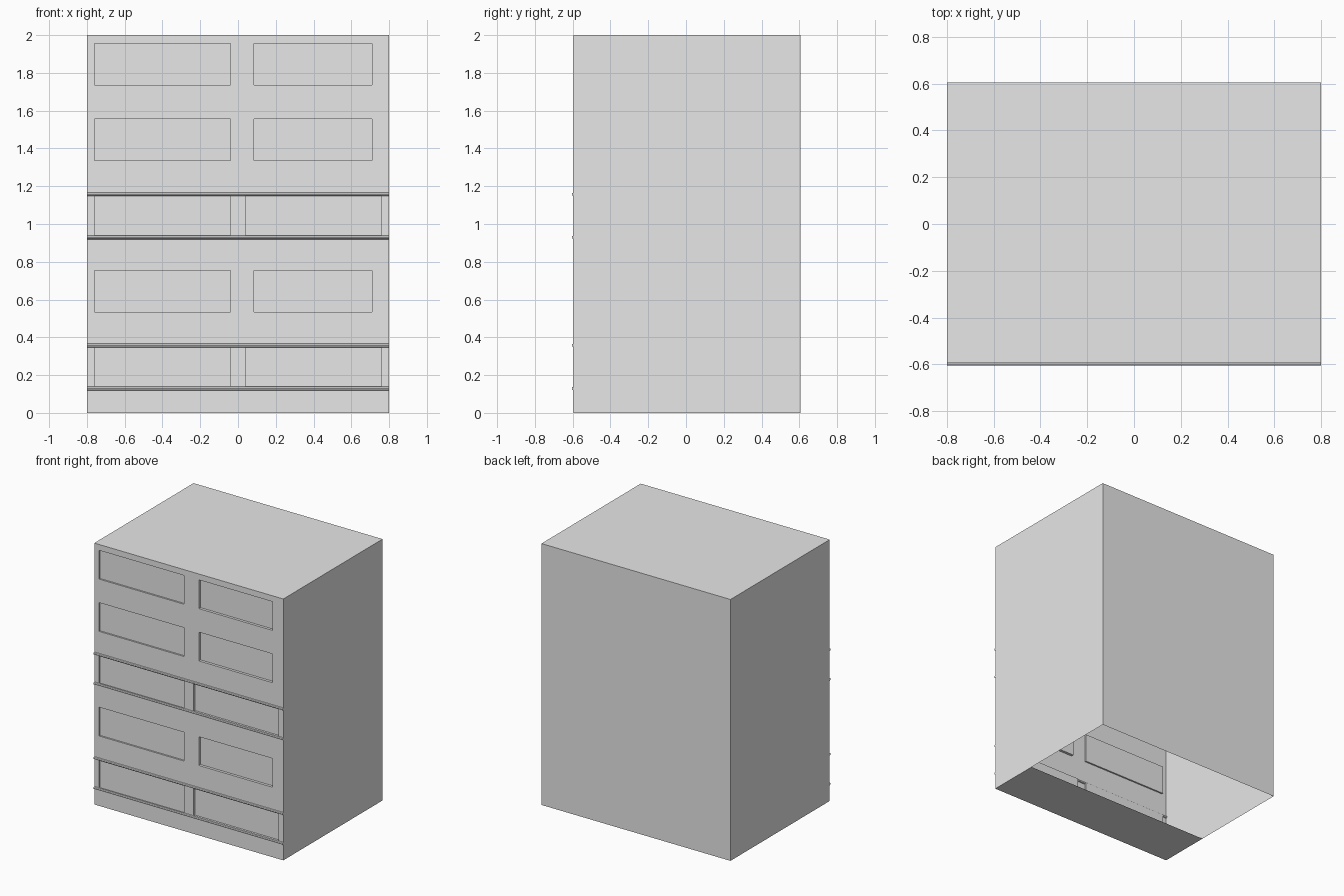
import bpy, bmesh, math
from mathutils import Vector, Matrix

old = bpy.data.objects.get("Cube")
if old:
    bpy.data.objects.remove(old, do_unlink=True)

grey = bpy.data.materials.new("plain_grey")
grey.use_nodes = True
grey.diffuse_color = (0.8, 0.8, 0.8, 1)
grey.node_tree.nodes["Principled BSDF"].inputs["Base Color"].default_value = (0.8, 0.8, 0.8, 1)

W, H = 1.6, 2.0
FRONT, BACK = -0.595, 0.605
BASE_EDGE = -0.19            # the base is closed only in front of this line
PANEL_H = 0.22
ROWS = [0.135 + 0.4 * i for i in range(5)]
RAILED = (0, 2)              # rows with wide panels between rails


def add_object(name, bm):
    mesh = bpy.data.meshes.new(name)
    bm.to_mesh(mesh)
    bm.free()
    mesh.materials.append(grey)
    obj = bpy.data.objects.new(name, mesh)
    bpy.context.collection.objects.link(obj)
    return obj


def cut(bm, faces, axis, value):
    """Split the given faces at a coordinate on one axis."""
    point, normal = Vector(), Vector()
    point[axis], normal[axis] = value, 1
    geom = set(faces)
    for f in faces:
        geom.update(f.edges)
        geom.update(f.verts)
    bmesh.ops.bisect_plane(bm, geom=list(geom), dist=1e-5,
                           plane_co=point, plane_no=normal)


def front_faces(bm):
    return [f for f in bm.faces
            if all(abs(v.co.y - FRONT) < 1e-4 for v in f.verts)]


# Cabinet body
bm = bmesh.new()
bmesh.ops.create_cube(bm, size=1, matrix=Matrix.Translation(
    (0, (FRONT + BACK) / 2, H / 2)) @ Matrix.Diagonal((W, BACK - FRONT, H, 1)))

# Open rear part of the base
cut(bm, [f for f in bm.faces if f.normal.z < -0.9], 1, BASE_EDGE)
hole = [f for f in bm.faces
        if f.calc_center_median().z < 1e-4 and f.calc_center_median().y > BASE_EDGE]
bmesh.ops.delete(bm, geom=hole, context='FACES')

# Sunken drawer panels
for z in ROWS:
    cut(bm, front_faces(bm), 2, z)
    cut(bm, front_faces(bm), 2, z + PANEL_H)
for row, z in enumerate(ROWS):
    right_span = (0.04, 0.76) if row in RAILED else (0.085, 0.71)
    for (x0, x1), depth in (((-0.76, -0.04), 0.012), (right_span, 0.02)):
        def in_row(f):
            return z < f.calc_center_median().z < z + PANEL_H
        for x in (x0, x1):
            cut(bm, [f for f in front_faces(bm) if in_row(f)], 0, x)
        panel = [f for f in front_faces(bm)
                 if in_row(f) and x0 < f.calc_center_median().x < x1]
        res = bmesh.ops.extrude_face_region(bm, geom=panel)
        bmesh.ops.translate(bm, vec=(0, depth, 0), verts=[
            g for g in res["geom"] if isinstance(g, bmesh.types.BMVert)])
        bmesh.ops.delete(bm, geom=[f for f in panel if f.is_valid], context='FACES')
bmesh.ops.recalc_face_normals(bm, faces=bm.faces)
add_object("cabinet_body", bm)

# Thin rails above and below the wide panels
for row in RAILED:
    for label, z in (("lower", ROWS[row] - 0.006), ("upper", ROWS[row] + PANEL_H + 0.002)):
        bm = bmesh.new()
        bmesh.ops.create_cone(
            bm, cap_ends=True, segments=8, radius1=0.01, radius2=0.01, depth=W,
            matrix=Matrix.Translation((0, FRONT, z)) @ Matrix.Rotation(math.pi / 2, 4, 'Y'))
        add_object(f"{label}_rail_row_{row + 1}", bm)
